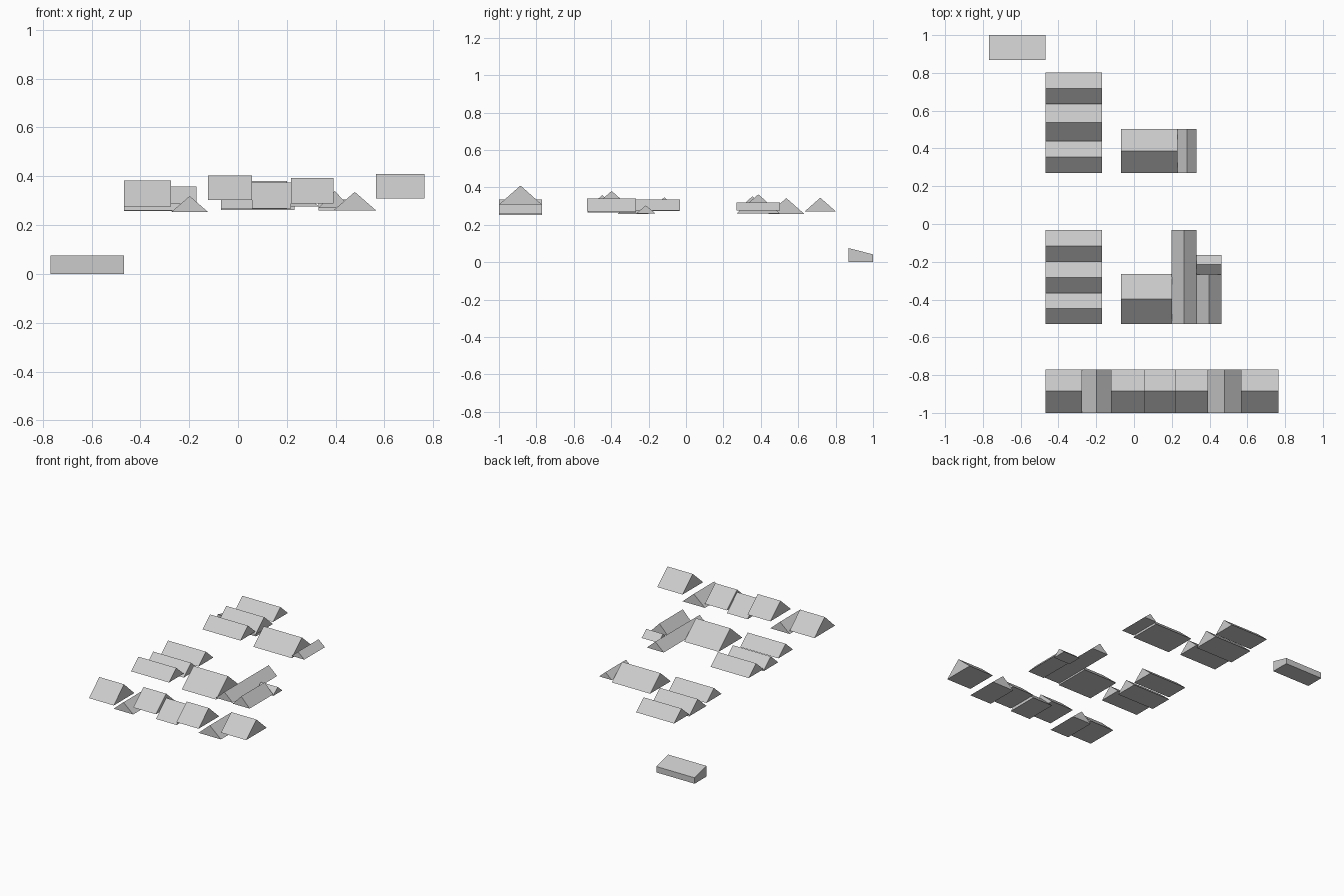
import bpy, bmesh

if "Cube" in bpy.data.objects:
    bpy.data.objects.remove(bpy.data.objects["Cube"])


def prism(name, profile, axis, a, b):
    """Extrude a (horizontal, z) profile along x or y from a to b."""
    bm = bmesh.new()
    place = (lambda h, z, t: (t, h, z)) if axis == 'x' else (lambda h, z, t: (h, t, z))
    ends = [[bm.verts.new(place(h, z, t)) for h, z in profile] for t in (a, b)]
    for ring in ends:
        bm.faces.new(ring)
    n = len(profile)
    for i in range(n):
        j = (i + 1) % n
        bm.faces.new((ends[0][i], ends[0][j], ends[1][j], ends[1][i]))
    bmesh.ops.recalc_face_normals(bm, faces=bm.faces)
    mesh = bpy.data.meshes.new(name)
    bm.to_mesh(mesh)
    bm.free()
    bpy.context.collection.objects.link(bpy.data.objects.new(name, mesh))


def gable(name, axis, x0, x1, y0, y1, base, peak):
    """Solid gable roof with its ridge along the given axis."""
    lo, hi, a, b = (y0, y1, x0, x1) if axis == 'x' else (x0, x1, y0, y1)
    prism(name, [(lo, base), (hi, base), ((lo + hi) / 2, peak)], axis, a, b)


# front row of terraced roofs
row = [('x', -0.468, -0.274, 0.276, 0.382), ('y', -0.274, -0.122, 0.253, 0.319),
       ('x', -0.122, 0.057, 0.302, 0.404), ('x', 0.057, 0.218, 0.269, 0.374),
       ('x', 0.218, 0.391, 0.289, 0.392), ('y', 0.391, 0.566, 0.260, 0.336),
       ('x', 0.566, 0.764, 0.308, 0.410)]
for i, (axis, x0, x1, base, peak) in enumerate(row):
    gable(f"front_row_roof_{i + 1}", axis, x0, x1, -1.0, -0.77, base, peak)

# left-hand rows of parallel roofs
left = [(-0.53, -0.365, 0.287, 0.359), (-0.365, -0.199, 0.259, 0.332),
        (-0.199, -0.033, 0.274, 0.347), (0.271, 0.439, 0.278, 0.352),
        (0.439, 0.634, 0.257, 0.343), (0.634, 0.802, 0.271, 0.345)]
for i, (y0, y1, base, peak) in enumerate(left):
    gable(f"left_roof_{i + 1}", 'x', -0.468, -0.17, y0, y1, base, peak)

# middle house with side wings
gable("middle_main_roof", 'x', -0.07, 0.2, -0.53, -0.265, 0.265, 0.381)
gable("middle_long_wing_roof", 'y', 0.198, 0.33, -0.53, -0.033, 0.277, 0.336)
gable("middle_outer_wing_roof", 'y', 0.33, 0.462, -0.53, -0.267, 0.271, 0.34)
gable("middle_porch_roof", 'x', 0.33, 0.462, -0.267, -0.163, 0.26, 0.304)

# back house with small wing
gable("back_main_roof", 'x', -0.07, 0.231, 0.271, 0.502, 0.261, 0.363)
gable("back_wing_roof", 'y', 0.231, 0.33, 0.271, 0.502, 0.277, 0.32)

# low shed with a single slope
prism("shed", [(0.868, 0), (1.0, 0), (1.0, 0.042), (0.868, 0.076)], 'x', -0.768, -0.468)
